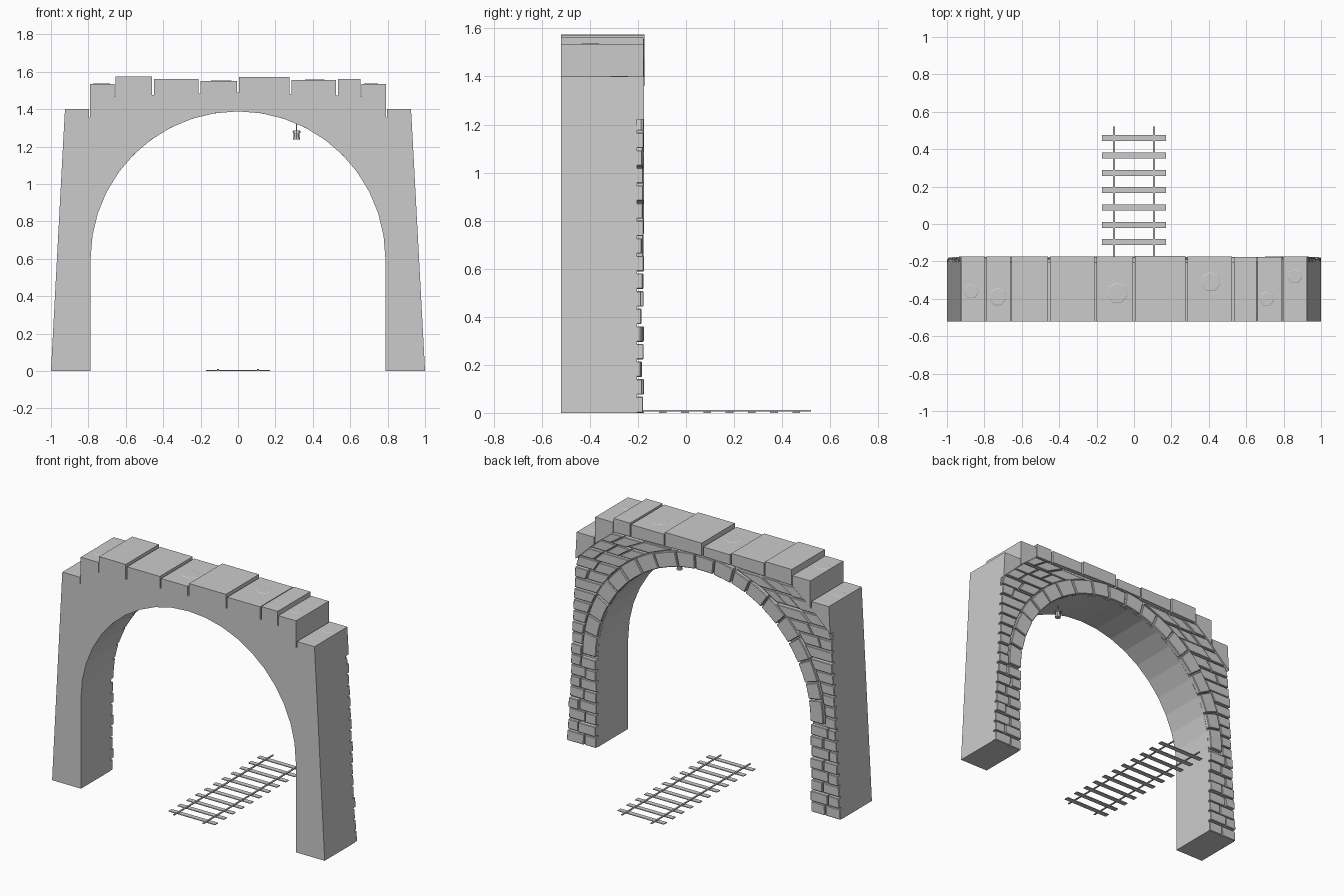
import bpy, bmesh, math, random
from mathutils import Matrix

if "Cube" in bpy.data.objects:
    bpy.data.objects.remove(bpy.data.objects["Cube"])
random.seed(4)

FRONT, WALL_BACK = -0.52, -0.203
R_IN, R_OUT, SPRING = 0.788, 0.885, 0.60
EDGE = [(1.0, 0.0), (0.935, 1.22), (0.79, 1.36), (0.655, 1.47), (0.0, 1.49)]


def prism(bm, pts, y0, y1):
    """Extrude an x/z outline from y0 to y1."""
    a = [bm.verts.new((x, y0, z)) for x, z in pts]
    b = [bm.verts.new((x, y1, z)) for x, z in pts]
    bm.faces.new(a)
    bm.faces.new(b[::-1])
    n = len(pts)
    for i in range(n):
        bm.faces.new((a[i], b[i], b[(i + 1) % n], a[(i + 1) % n]))


def box(bm, x0, x1, y0, y1, z0, z1):
    prism(bm, [(x0, z0), (x1, z0), (x1, z1), (x0, z1)], y0, y1)


def finish(name, bm, bevel=0):
    bmesh.ops.recalc_face_normals(bm, faces=bm.faces)
    me = bpy.data.meshes.new(name)
    bm.to_mesh(me)
    bm.free()
    ob = bpy.data.objects.new(name, me)
    bpy.context.collection.objects.link(ob)
    if bevel:
        m = ob.modifiers.new("worn_edges", 'BEVEL')
        m.width, m.segments = bevel, 1
    return ob


def outer_x(z):
    """Outer edge of the wall at height z."""
    for (xa, za), (xb, zb) in zip(EDGE, EDGE[1:]):
        if z <= zb:
            return xa + (xb - xa) * (z - za) / (zb - za)
    return 0


def edge_z(x):
    """Top of the wall at position x."""
    x = abs(x)
    for (xa, za), (xb, zb) in zip(EDGE[1:], EDGE[2:]):
        if x >= xb:
            return za + (zb - za) * (x - xa) / (xb - xa)
    return 1.49


# Arch wall with round opening
SEG = 20
arc = [(R_IN * math.cos(math.pi * i / SEG), SPRING + R_IN * math.sin(math.pi * i / SEG))
       for i in range(SEG + 1)]
outline = [(R_IN, 0)] + arc + [(-R_IN, 0)]
outline += [(-x, z) for x, z in EDGE] + EDGE[-2::-1]
bm = bmesh.new()
prism(bm, outline, FRONT, WALL_BACK)
finish("arch_wall", bm)

# Coping stones along the top, with thin worn patches
caps = [(-0.79, -0.66, 1.535), (-0.655, -0.46, 1.575), (-0.45, -0.21, 1.562),
        (-0.20, -0.006, 1.551), (0.006, 0.275, 1.573), (0.285, 0.525, 1.557),
        (0.535, 0.655, 1.562), (0.66, 0.79, 1.535)]
bm = bmesh.new()
for x0, x1, top in caps:
    prism(bm, [(x0, edge_z(x0)), (x1, edge_z(x1)), (x1, top), (x0, top)],
          FRONT, -0.172 - random.uniform(0, 0.006))
for s in (-1, 1):
    prism(bm, [(s * 0.935, 1.22), (s * 0.797, 1.353), (s * 0.797, 1.40), (s * 0.925, 1.40)],
          FRONT, -0.175)
for x, y, top, r in [(-0.09, -0.37, 1.551, .065), (0.41, -0.31, 1.557, .06),
                     (-0.73, -0.39, 1.535, .055), (0.71, -0.40, 1.535, .045),
                     (-0.87, -0.36, 1.40, .045), (0.86, -0.28, 1.40, .045)]:
    bmesh.ops.create_cone(bm, cap_ends=True, segments=7, radius1=r, radius2=r * .8, depth=0.004,
                          matrix=Matrix.Translation((x, y, top)))
finish("coping_stones", bm)

# Wedge stones around the arch on the back face
bm = bmesh.new()
N = 19
cuts = [math.pi * (i + (random.uniform(-.12, .12) if 0 < i < N else 0)) / N for i in range(N + 1)]
for a0, a1 in zip(cuts, cuts[1:]):
    a0, a1, ro = a0 + .005, a1 - .005, R_OUT + random.uniform(-.008, .008)
    am = (a0 + a1) / 2
    pts = [(R_IN, a0), (ro, a0), (ro, am), (ro, a1), (R_IN, a1), (R_IN * .999, am)]
    prism(bm, [(r * math.cos(a), SPRING + r * math.sin(a)) for r, a in pts],
          WALL_BACK - .01, -0.174 - random.uniform(0, .006))
finish("arch_ring_stones", bm, 0.004)


# Brick courses on the back face, fitted between ring and outer edge
def inner_x(z, low):
    if low:
        return R_IN
    return math.sqrt(max(0.0, (R_OUT + .008) ** 2 - max(0, z - SPRING) ** 2))


bm = bmesh.new()
ROWS, GAP = 20, 0.006
H = 1.465 / ROWS
for s in (-1, 1):
    for r in range(ROWS):
        z0, z1 = r * H + (GAP / 2 if r else 0), (r + 1) * H - GAP
        low = z1 < SPRING + .02
        ends = [(inner_x(z, low), outer_x(z)) for z in (z0, z1)]
        n = max(1, round((ends[0][1] - ends[0][0]) / 0.12))
        f = [0] + [(k + (.28 if r % 2 else -.12) + random.uniform(-.1, .1)) / n
                   for k in range(1, n)] + [1]
        for f0, f1 in zip(f, f[1:]):
            def at(i, t, d):
                a, b = ends[i]
                return s * (a + (b - a) * t + d)
            d0, d1 = (GAP / 2 if f0 else 0), (-GAP / 2 if f1 < 1 else 0)
            prism(bm, [(at(0, f0, d0), z0), (at(0, f1, d1), z0),
                       (at(1, f1, d1), z1), (at(1, f0, d0), z1)],
                  WALL_BACK - .007, -0.183 + random.uniform(-.006, .008))
finish("back_bricks", bm, 0.003)

# Railway track: sleepers and two rails
bm = bmesh.new()
for i in range(11):
    y = 0.459 - i * 0.0927
    box(bm, -0.17, 0.17, y - 0.016, y + 0.016, 0, 0.005)
finish("track_sleepers", bm)
bm = bmesh.new()
for x in (-0.107, 0.107):
    box(bm, x - 0.005, x + 0.005, -0.52, 0.52, 0.005, 0.011)
finish("track_rails", bm)

# Small lantern hanging under the arch
bm = bmesh.new()
for r1, r2, z0, z1 in [(.003, .003, 1.285, 1.335), (.024, .018, 1.274, 1.286),
                       (.015, .017, 1.248, 1.275), (.019, .017, 1.238, 1.249)]:
    bmesh.ops.create_cone(bm, cap_ends=True, segments=8, radius1=r1, radius2=r2, depth=z1 - z0,
                          matrix=Matrix.Translation((0.313, -0.38, (z0 + z1) / 2)))
finish("hanging_lantern", bm)
